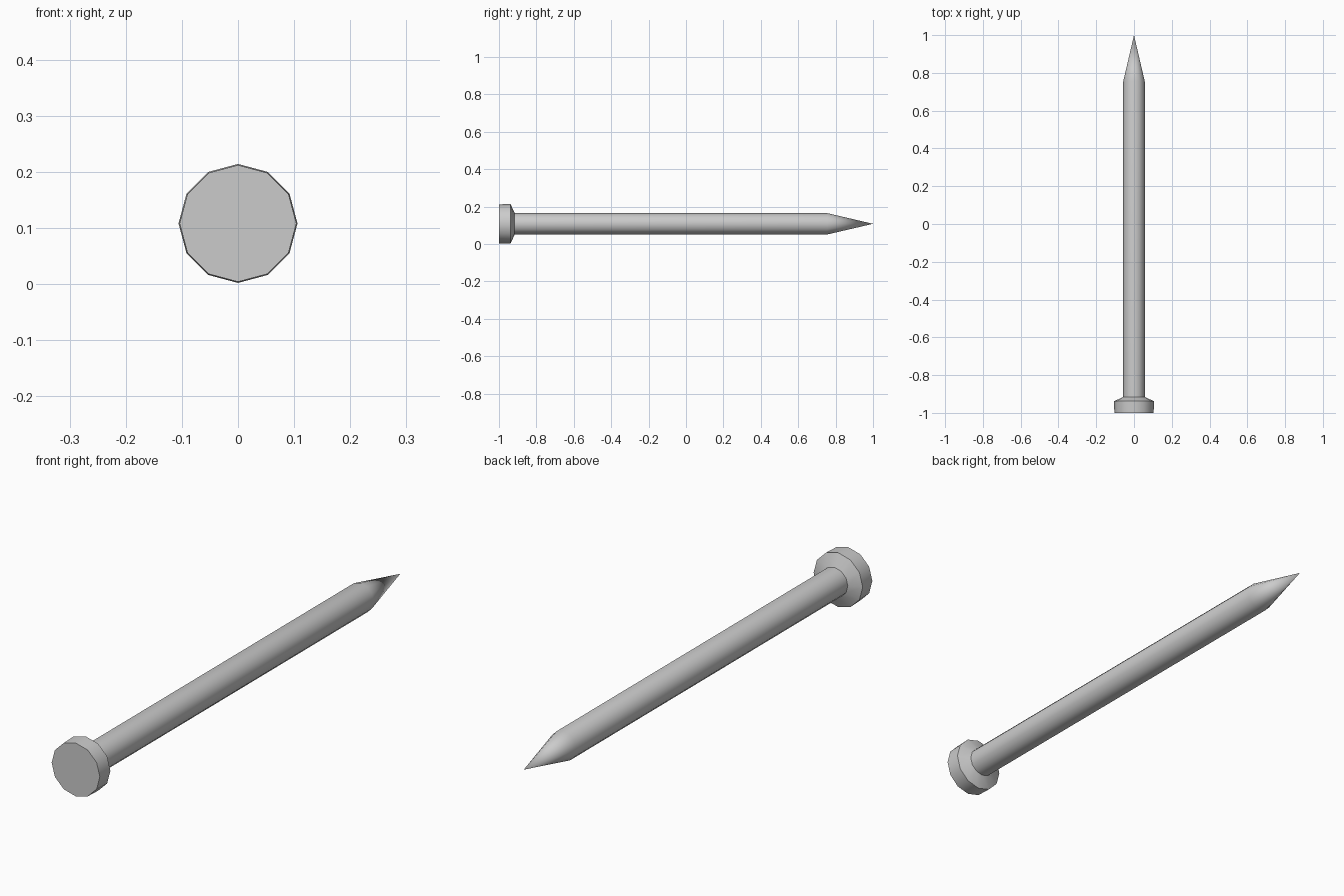
import bpy, bmesh, math

if "Cube" in bpy.data.objects:
    bpy.data.objects.remove(bpy.data.objects["Cube"])

SIDES = 12
CENTRE_Z = 0.108


def lathe(name, profile):
    """Revolve (y, radius) points about the nail's long axis; radius 0 makes a point."""
    bm = bmesh.new()
    rings = []
    for y, r in profile:
        if r == 0:
            rings.append([bm.verts.new((0, y, CENTRE_Z))])
            continue
        angles = [2 * math.pi * i / SIDES for i in range(SIDES)]
        rings.append([bm.verts.new((r * math.cos(a), y, CENTRE_Z + r * math.sin(a)))
                      for a in angles])
    for a, b in zip(rings, rings[1:]):
        for i in range(SIDES):
            j = (i + 1) % SIDES
            if len(b) == 1:
                bm.faces.new((a[i], a[j], b[0]))
            else:
                bm.faces.new((a[i], a[j], b[j], b[i]))
    for ring in (rings[0], rings[-1]):
        if len(ring) > 1:
            bm.faces.new(ring)
    bmesh.ops.recalc_face_normals(bm, faces=bm.faces)
    mesh = bpy.data.meshes.new(name)
    bm.to_mesh(mesh)
    bm.free()
    obj = bpy.data.objects.new(name, mesh)
    bpy.context.collection.objects.link(obj)
    bpy.ops.object.select_all(action='DESELECT')
    obj.select_set(True)
    bpy.context.view_layer.objects.active = obj
    bpy.ops.object.shade_smooth_by_angle(angle=math.radians(35))
    return obj


# Whole nail: flat striking face, head rim, tapered collar, straight shank, point
lathe("nail", [
    (-1.0, 0.104),
    (-0.938, 0.106),
    (-0.916, 0.057),
    (0.755, 0.057),
    (1.0, 0),
])
